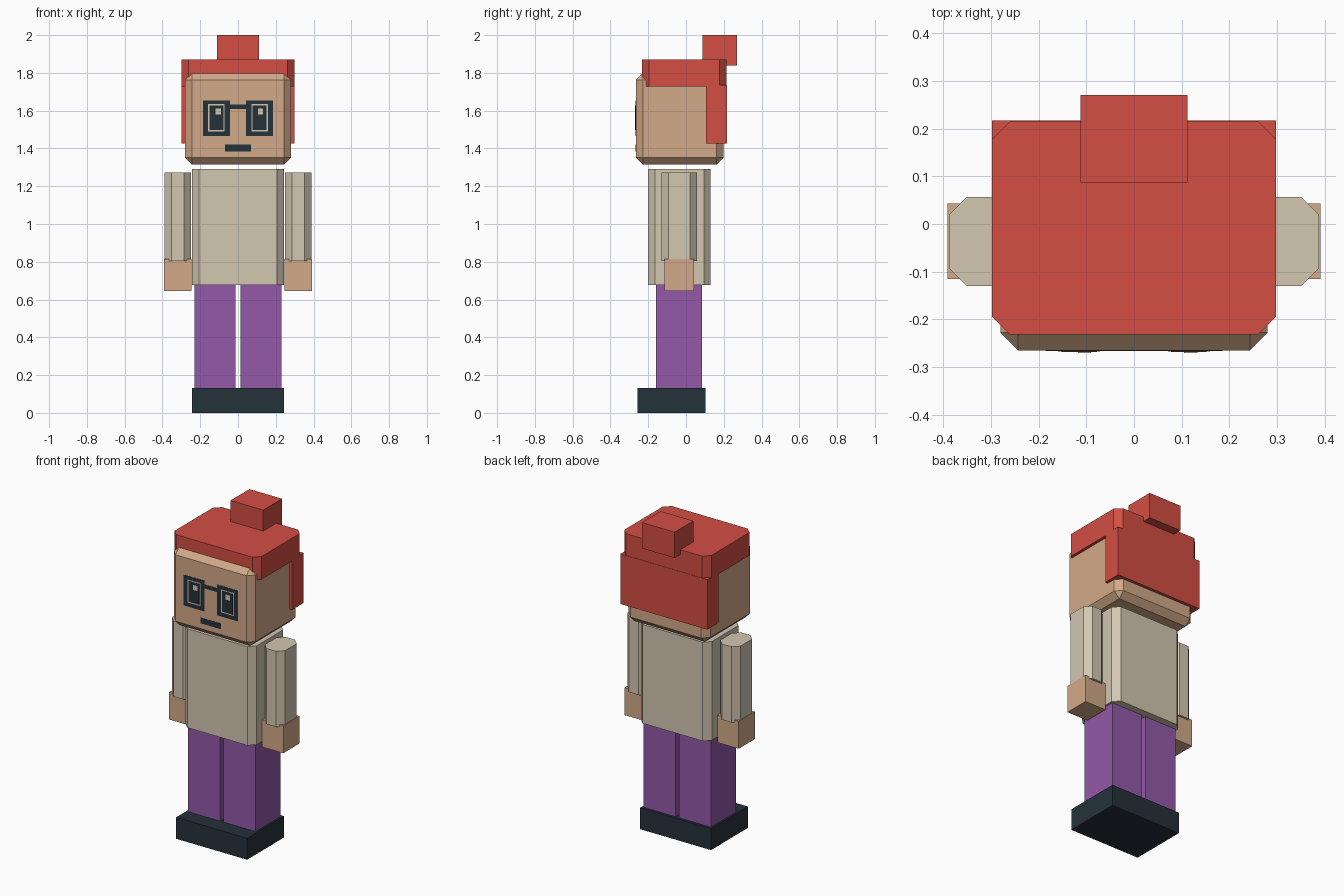
import bpy
import bmesh

cube = bpy.data.objects.get("Cube")
if cube:
    bpy.data.objects.remove(cube, do_unlink=True)


def material(name, hex_colour):
    # Convert an sRGB hex colour to linear values
    srgb = [int(hex_colour[i:i + 2], 16) / 255 for i in (0, 2, 4)]
    linear = [c / 12.92 if c <= 0.04045 else ((c + 0.055) / 1.055) ** 2.4 for c in srgb]
    mat = bpy.data.materials.new(name)
    mat.use_nodes = True
    mat.diffuse_color = (*linear, 1)
    shader = next(n for n in mat.node_tree.nodes if n.type == "BSDF_PRINCIPLED")
    shader.inputs["Base Color"].default_value = (*linear, 1)
    return mat


skin = material("skin", "D3AA89")
cloth = material("cream cloth", "D3C7B1")
purple = material("purple trousers", "9359A9")
dark = material("dark navy", "25313A")
red = material("red hair", "D34E44")

CHAMFER = 0.037


def box(name, x, y, z, mat, chamfer=None):
    """Box between the (low, high) pairs; chamfer is None, 'upright' or 'all' edges."""
    bm = bmesh.new()
    bmesh.ops.create_cube(bm, size=1)
    for v in bm.verts:
        v.co = [r[1] if c > 0 else r[0] for c, r in zip(v.co, (x, y, z))]
    if chamfer:
        edges = [e for e in bm.edges
                 if chamfer == "all" or abs(e.verts[0].co.z - e.verts[1].co.z) > 0.01]
        bmesh.ops.bevel(bm, geom=edges, offset=CHAMFER, segments=1,
                        profile=0.5, affect="EDGES")
    bmesh.ops.recalc_face_normals(bm, faces=bm.faces)
    mesh = bpy.data.meshes.new(name)
    bm.to_mesh(mesh)
    bm.free()
    mesh.materials.append(mat)
    obj = bpy.data.objects.new(name, mesh)
    bpy.context.collection.objects.link(obj)
    return obj


def pair(name, x, y, z, mat, chamfer=None):
    """The same box on the left (+x) and right (-x)."""
    box("left_" + name, x, y, z, mat, chamfer)
    box("right_" + name, (-x[1], -x[0]), y, z, mat, chamfer)


# Shoes, legs and torso
box("shoes", (-0.243, 0.243), (-0.258, 0.102), (0, 0.133), dark)
pair("leg", (0.012, 0.231), (-0.158, 0.086), (0.13, 0.69), purple)
box("torso", (-0.243, 0.243), (-0.202, 0.131), (0.677, 1.29), cloth, "upright")

# Arms and hands
pair("sleeve", (0.249, 0.388), (-0.13, 0.057), (0.803, 1.272), cloth, "upright")
pair("hand", (0.246, 0.391), (-0.115, 0.043), (0.645, 0.815), skin)

# Head and hair
FACE = -0.265
box("head", (-0.28, 0.28), (FACE, 0.198), (1.314, 1.8), skin, "all")
box("hair_cap", (-0.298, 0.298), (-0.232, 0.215), (1.727, 1.87), red, "upright")
box("hair_back", (-0.298, 0.298), (0.105, 0.217), (1.425, 1.735), red)
box("hair_bun", (-0.112, 0.112), (0.087, 0.271), (1.84, 2), red)


# Thin face plates; a higher layer stands further forward
def face_plate(name, x, z, mat, layer=1):
    return box(name, x, (FACE - 0.0013 * layer, FACE + 0.002), z, mat)


for side, sign, glint_x in (("left", 1, 0.119), ("right", -1, -0.104)):
    for part, near, far, low, high, mat, layer in (
            ("glasses_frame", 0.043, 0.186, 1.465, 1.655, dark, 1),
            ("eye_white", 0.071, 0.159, 1.491, 1.634, cloth, 2),
            ("pupil", 0.078, 0.152, 1.498, 1.627, dark, 3)):
        face_plate(f"{side}_{part}", sorted((sign * near, sign * far)), (low, high), mat, layer)
    face_plate(f"{side}_eye_glint", (glint_x - 0.014, glint_x + 0.014), (1.58, 1.612), cloth, 4)

face_plate("glasses_bridge", (-0.044, 0.044), (1.608, 1.632), dark)
face_plate("mouth", (-0.069, 0.069), (1.385, 1.42), dark)
